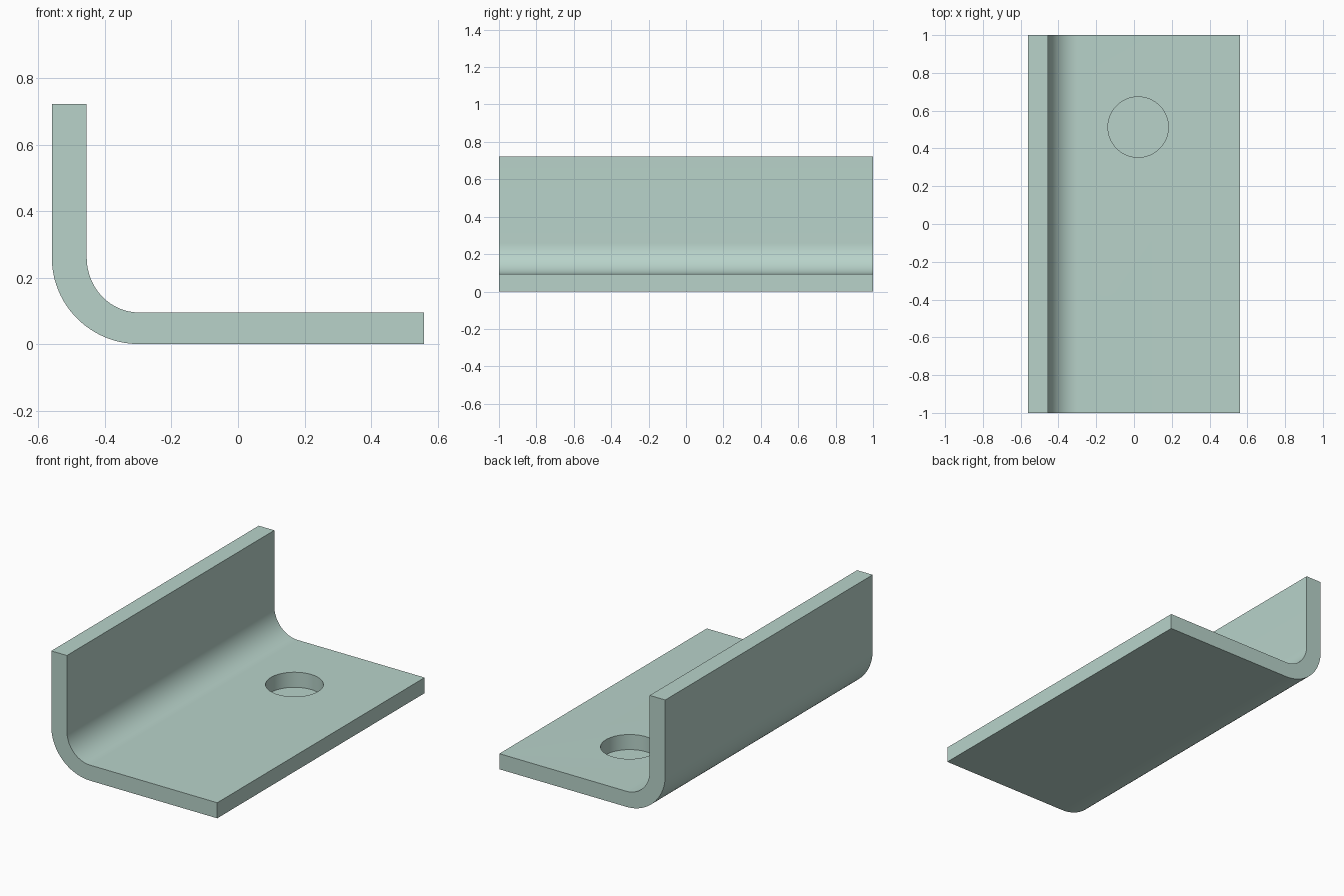
import bpy, bmesh
from math import sin, cos, pi, radians

if "Cube" in bpy.data.objects:
    bpy.data.objects.remove(bpy.data.objects["Cube"])

X0, X1, HEIGHT = -0.56, 0.56, 0.722
WALL, PLATE = 0.105, 0.095
CX, CZ = -0.298, 0.26          # centre of the bend
SEGS = 24


def bend(rx, rz):
    """Quarter arc from the wall down to the plate."""
    return [(CX - rx * cos(t * pi / 2 / SEGS), CZ - rz * sin(t * pi / 2 / SEGS))
            for t in range(SEGS + 1)]


# L-shaped profile swept along y
outer = bend(CX - X0, CZ)
inner = bend(CX - X0 - WALL, CZ - PLATE)
profile = ([(X0, HEIGHT)] + outer + [(X1, 0), (X1, PLATE)]
           + inner[::-1] + [(X0 + WALL, HEIGHT)])
bm = bmesh.new()
face = bm.faces.new([bm.verts.new((x, -1, z)) for x, z in profile])
ext = bmesh.ops.extrude_face_region(bm, geom=[face])
bmesh.ops.translate(bm, vec=(0, 2, 0),
                    verts=[g for g in ext["geom"] if isinstance(g, bmesh.types.BMVert)])
bmesh.ops.recalc_face_normals(bm, faces=bm.faces)
mesh = bpy.data.meshes.new("angle_bracket")
bm.to_mesh(mesh)
bm.free()
bracket = bpy.data.objects.new("angle_bracket", mesh)
bpy.context.collection.objects.link(bracket)

# Blind round hole, closed by a thin skin at the underside
bpy.ops.mesh.primitive_cylinder_add(vertices=64, radius=0.16, depth=0.3,
                                    location=(0.022, 0.513, 0.153))
cutter = bpy.context.object
cutter.name = "hole_cutter"
cutter.hide_render = True
bpy.ops.object.select_all(action='DESELECT')
bracket.select_set(True)
bpy.context.view_layer.objects.active = bracket
mod = bracket.modifiers.new("hole", 'BOOLEAN')
mod.operation = 'DIFFERENCE'
mod.solver = 'EXACT'
mod.object = cutter
bpy.ops.object.modifier_apply(modifier=mod.name)
bpy.data.objects.remove(cutter)
bpy.ops.object.shade_smooth_by_angle(angle=radians(30))

# Pale green finish
mat = bpy.data.materials.new("pale_green")
mat.diffuse_color = (0.48, 0.65, 0.59, 1)
mat.use_nodes = True
mat.node_tree.nodes["Principled BSDF"].inputs["Base Color"].default_value = mat.diffuse_color
bracket.data.materials.clear()
bracket.data.materials.append(mat)
